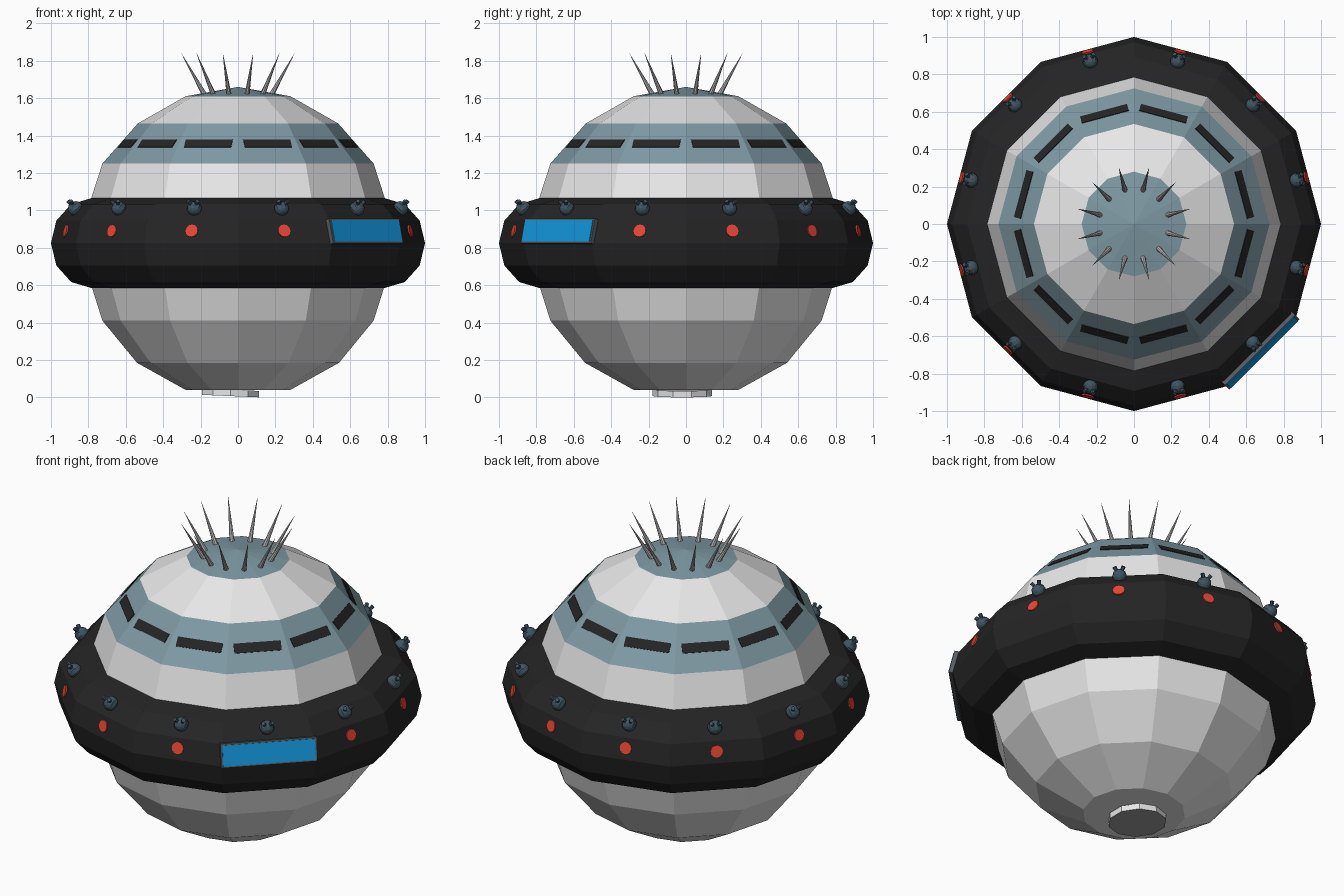
import bpy, bmesh
from math import radians, sin, cos, pi
from mathutils import Matrix, Vector

cube = bpy.data.objects.get("Cube")
if cube:
    bpy.data.objects.remove(cube, do_unlink=True)

SIDES = 12
MID_ANGLES = [radians(15 + 30 * k) for k in range(SIDES)]
WINDOW_ANGLE = radians(-45)


def material(name, r, g, b):
    m = bpy.data.materials.new(name)
    m.use_nodes = True
    m.diffuse_color = (r, g, b, 1)
    m.node_tree.nodes["Principled BSDF"].inputs["Base Color"].default_value = (r, g, b, 1)
    return m


hull = material("hull_light_grey", 0.8, 0.8, 0.8)
band = material("band_blue_grey", 0.21, 0.32, 0.37)
black = material("ring_black", 0.018, 0.018, 0.018)
red = material("light_red", 0.8, 0.06, 0.035)
blue = material("window_blue", 0.006, 0.3, 0.7)
slate = material("bulb_slate", 0.05, 0.09, 0.12)
metal = material("spike_metal", 0.5, 0.5, 0.5)
frame_grey = material("frame_grey", 0.1, 0.11, 0.12)
hatch_grey = material("hatch_grey", 0.33, 0.33, 0.34)


def finish(name, bm, *mats):
    bmesh.ops.recalc_face_normals(bm, faces=bm.faces)
    mesh = bpy.data.meshes.new(name)
    bm.to_mesh(mesh)
    bm.free()
    for m in mats:
        mesh.materials.append(m)
    obj = bpy.data.objects.new(name, mesh)
    bpy.context.collection.objects.link(obj)
    return obj


def lathe(profile, closed=False):
    """Spin a (radius, height) profile into a twelve-sided solid."""
    bm = bmesh.new()
    rings = []
    for r, z in profile:
        rings.append([bm.verts.new((r * cos(2 * pi * k / SIDES), r * sin(2 * pi * k / SIDES), z))
                      for k in range(SIDES)])
    pairs = list(zip(rings, rings[1:]))
    if closed:
        pairs.append((rings[-1], rings[0]))
    for a, b in pairs:
        for k in range(SIDES):
            n = (k + 1) % SIDES
            bm.faces.new((a[k], a[n], b[n], b[k]))
    if not closed:
        bm.faces.new(rings[0])
    bmesh.ops.remove_doubles(bm, verts=bm.verts, dist=0.0001)
    return bm


def seat(angle, r, z, lift):
    """Frame on the hull: local x points outward, tilted up by lift degrees."""
    return (Matrix.Rotation(angle, 4, 'Z') @ Matrix.Translation((r, 0, z))
            @ Matrix.Rotation(radians(-lift), 4, 'Y'))


def add_box(bm, mat, size):
    bmesh.ops.create_cube(bm, size=1, matrix=mat @ Matrix.Diagonal((*size, 1)))


def add_rod(bm, mat, r1, r2, depth, segments):
    """Cone or cylinder along local x, centred on the frame."""
    bmesh.ops.create_cone(bm, cap_ends=True, segments=segments, radius1=r1, radius2=r2,
                          depth=depth, matrix=mat @ Matrix.Rotation(pi / 2, 4, 'Y'))


# Faceted hull, with the blue-grey band and cap chosen by height
bm = lathe([(0.28, 0.04), (0.54, 0.185), (0.725, 0.41), (0.785, 0.6), (0.8, 0.83),
            (0.785, 1.065), (0.725, 1.25), (0.535, 1.465), (0.28, 1.61), (0, 1.66)])
for f in bm.faces:
    z = f.calc_center_median().z
    f.material_index = int(1.3 < z < 1.4 or z > 1.6)
finish("hull", bm, hull, band)

# Black ring around the waist
section = [(0.785 + 0.215 * cos(a * pi / 6), 0.825 + 0.24 * sin(a * pi / 6)) for a in range(12)]
finish("waist_ring", lathe(section, closed=True), black)

# Dark slots in the band
bm = bmesh.new()
for a in MID_ANGLES:
    add_box(bm, seat(a, 0.609, 1.356, 40.4), (0.009, 0.26, 0.055))
finish("band_slots", bm, black)

# Red lights on the ring, left out where the window sits
bm = bmesh.new()
for a in MID_ANGLES:
    if abs(cos(a - WINDOW_ANGLE) - 1) > 0.01:
        add_rod(bm, seat(a, 0.952, 0.89, 13.5), 0.034, 0.034, 0.012, 12)
finish("ring_lights", bm, red)

# Window in its thin frame
bm = bmesh.new()
add_box(bm, seat(WINDOW_ANGLE, 0.955, 0.887, 13.5), (0.03, 0.53, 0.135))
finish("window_frame", bm, frame_grey)
bm = bmesh.new()
add_box(bm, seat(WINDOW_ANGLE, 0.97, 0.8905, 13.5), (0.008, 0.51, 0.117))
finish("window_pane", bm, blue)

# Bulbs on top of the ring, each with two stubby nozzles
bm = bmesh.new()
for a in MID_ANGLES:
    base = seat(a, 0.9, 1.01, 50)
    bmesh.ops.create_uvsphere(bm, u_segments=10, v_segments=8, radius=0.04, matrix=base)
    for side in (-1, 1):
        nozzle = base @ Matrix.Rotation(radians(26 * side), 4, 'Z') @ Matrix.Translation((0.043, 0, 0))
        add_rod(bm, nozzle, 0.01, 0.012, 0.03, 6)
finish("ring_bulbs", bm, slate)

# Crown of spikes leaning outward
bm = bmesh.new()
for a in MID_ANGLES:
    add_rod(bm, seat(a, 0.25, 1.73, 60), 0.014, 0.0005, 0.25, 8)
finish("crown_spikes", bm, metal)

# Slightly tilted hatch under the hull, with a darker lower face
bm = bmesh.new()
tilt = Matrix.Translation((-0.04, -0.02, 0.024)) @ Matrix.Rotation(radians(2.5), 4, 'Y')
bmesh.ops.create_cone(bm, cap_ends=True, segments=10, radius1=0.16, radius2=0.16,
                      depth=0.034, matrix=tilt)
bm.normal_update()
for f in bm.faces:
    f.material_index = int(f.normal.z < -0.5)
finish("bottom_hatch", bm, hull, hatch_grey)
